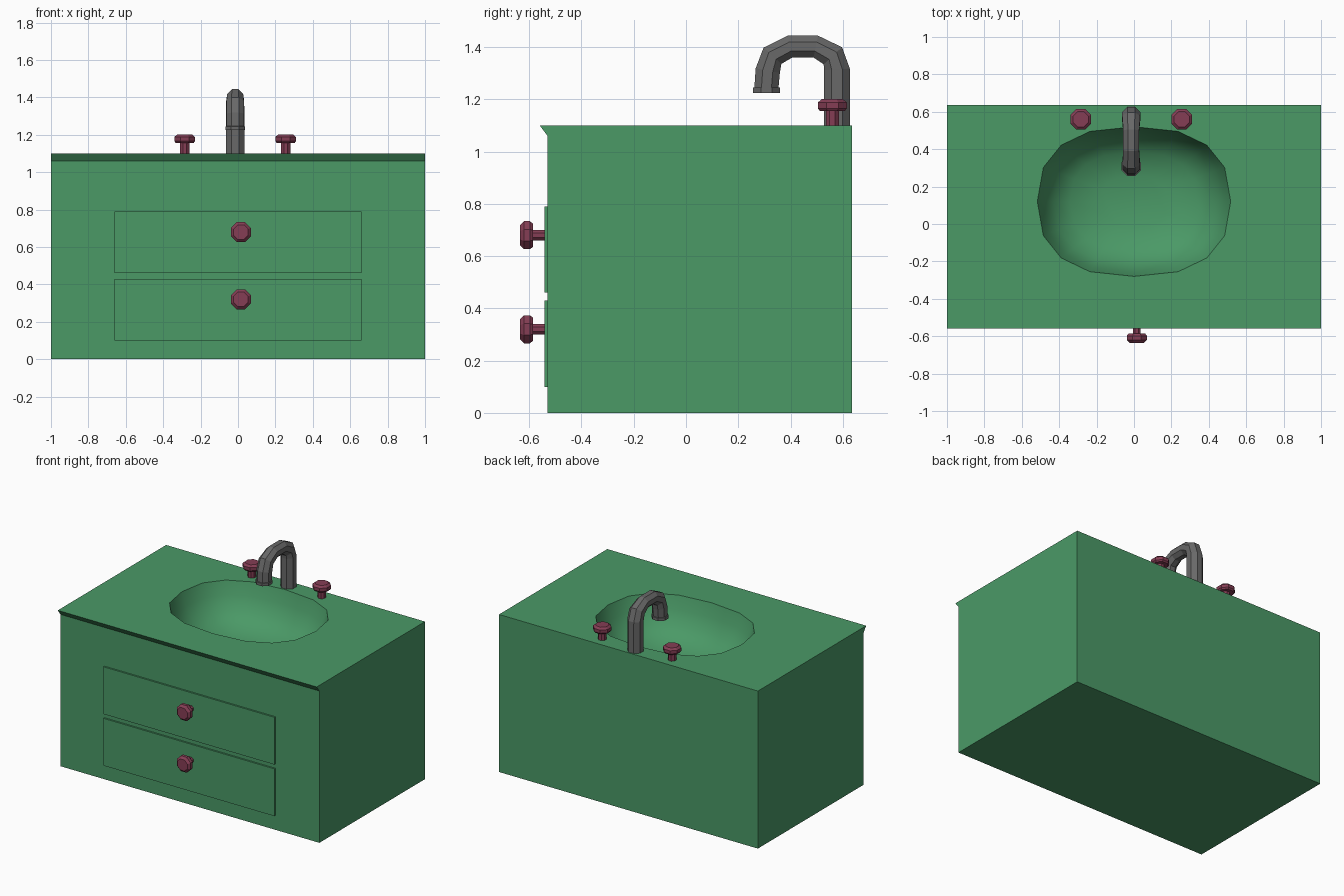
import bpy, bmesh, math
from mathutils import Vector, Matrix

if "Cube" in bpy.data.objects:
    bpy.data.objects.remove(bpy.data.objects["Cube"])


def material(name, rgb):
    m = bpy.data.materials.new(name)
    m.diffuse_color = (*rgb, 1)
    m.use_nodes = True
    m.node_tree.nodes["Principled BSDF"].inputs["Base Color"].default_value = m.diffuse_color
    return m


GREEN = material("cabinet green", (0.069, 0.32, 0.134))
RED = material("knob maroon", (0.235, 0.048, 0.09))
GREY = material("faucet grey", (0.14, 0.14, 0.14))


def finish(name, bm, mat, smooth=None):
    bmesh.ops.recalc_face_normals(bm, faces=bm.faces[:])
    me = bpy.data.meshes.new(name)
    bm.to_mesh(me)
    bm.free()
    me.materials.append(mat)
    ob = bpy.data.objects.new(name, me)
    bpy.context.collection.objects.link(ob)
    if smooth:
        bpy.ops.object.select_all(action='DESELECT')
        ob.select_set(True)
        bpy.context.view_layer.objects.active = ob
        bpy.ops.object.shade_smooth_by_angle(angle=math.radians(smooth))
    return ob


def loft(bm, rings):
    """Join rings of equal length with quads."""
    for a, b in zip(rings, rings[1:]):
        n = len(a)
        for i in range(n):
            bm.faces.new((a[i], a[(i + 1) % n], b[(i + 1) % n], b[i]))


# Cabinet: side profile (y, z) with the small front lip, extruded in x
bm = bmesh.new()
profile = [(-0.56, 1.10), (-0.53, 1.06), (-0.53, 0), (0.635, 0), (0.635, 1.10)]
left, right = [[bm.verts.new((x, y, z)) for y, z in profile] for x in (-1, 1)]
bm.faces.new(left)
bm.faces.new(right)
for i in range(4):
    bm.faces.new((left[i], left[i + 1], right[i + 1], right[i]))

# Basin: rounded 16-sided rings sinking into the top
def basin_ring(scale, depth):
    ring = []
    for i in range(16):
        a = math.tau * i / 16
        c, s = math.cos(a), math.sin(a)
        x = math.copysign(abs(c) ** 0.816, c) * 0.517 * scale
        y = math.copysign(abs(s) ** 0.816, s) * 0.40 * scale
        ring.append(bm.verts.new((x, 0.12 + y, 1.10 - depth)))
    return ring


rings = [basin_ring(s, d) for s, d in
         ((1, 0), (0.94, 0.09), (0.83, 0.18), (0.66, 0.24), (0.35, 0.28))]
loft(bm, rings)
bm.faces.new(rings[-1])

# Counter top around the basin opening
rim = [bm.edges.get((rings[0][i], rings[0][(i + 1) % 16])) for i in range(16)]
border = [bm.edges.get((left[0], left[4])) , bm.edges.get((right[0], right[4])),
          bm.edges.get((left[4], right[4])) or bm.edges.new((left[4], right[4])),
          bm.edges.get((left[0], right[0])) or bm.edges.new((left[0], right[0]))]
bmesh.ops.triangle_fill(bm, edges=rim + border, use_beauty=True, normal=(0, 0, 1))
finish("cabinet_with_basin", bm, GREEN, 32)

# Drawer fronts
for name, z0 in (("lower_drawer", 0.10), ("upper_drawer", 0.46)):
    bm = bmesh.new()
    bmesh.ops.create_cube(bm, size=1, matrix=Matrix.Translation((0, -0.53, z0 + 0.165))
                          @ Matrix.Diagonal((1.32, 0.024, 0.33, 1)))
    finish(name, bm, GREEN)


# Knobs: eight-sided turned profile (radius, height)
def knob(name, loc, prof, rot):
    bm = bmesh.new()
    rings = [[bm.verts.new((r * math.cos(math.pi * (i + 0.5) / 4),
                            r * math.sin(math.pi * (i + 0.5) / 4), h))
              for i in range(8)] for r, h in prof]
    loft(bm, rings)
    bm.faces.new(rings[0])
    bm.faces.new(rings[-1])
    bm.transform(Matrix.Translation(loc) @ rot)
    finish(name, bm, RED)


drawer_prof = [(0.022, 0), (0.022, 0.047), (0.048, 0.047),
               (0.058, 0.060), (0.058, 0.082), (0.042, 0.097)]
tap_prof = [(0.027, 0), (0.027, 0.056), (0.052, 0.056),
            (0.060, 0.066), (0.060, 0.088), (0.044, 0.101)]
forward = Matrix.Rotation(math.pi / 2, 4, 'X')
for name, z in (("lower_drawer_knob", 0.32), ("upper_drawer_knob", 0.68)):
    knob(name, (0.015, -0.538, z), drawer_prof, forward)
for name, x in (("left_tap", -0.285), ("right_tap", 0.255)):
    knob(name, (x, 0.56, 1.10), tap_prof, Matrix.Identity(4))

# Faucet: eight-sided tube along a hooked path (y, z), flared at the spout
path = [(0.578, 1.10), (0.578, 1.315), (0.562, 1.367), (0.497, 1.402),
        (0.398, 1.402), (0.331, 1.367), (0.313, 1.31), (0.308, 1.246),
        (0.308, 1.245), (0.308, 1.225)]
radii = [0.053] * 2 + [0.052, 0.046, 0.046, 0.050, 0.051, 0.050, 0.056, 0.056]
bm = bmesh.new()
rings = []
for k, (y, z) in enumerate(path):
    a = Vector(path[max(k - 1, 0)])
    b = Vector(path[min(k + 1, len(path) - 1)])
    t = (b - a).normalized() if 0 < k < 7 else Vector((0, 1 if k == 0 else -1))
    ring = []
    for i in range(8):
        ang = math.pi * (i + 0.5) / 4
        u, v = math.cos(ang) * radii[k], math.sin(ang) * radii[k]
        ring.append(bm.verts.new((-0.015 + u, y + t.y * v, z - t.x * v)))
    rings.append(ring)
loft(bm, rings)
bm.faces.new(rings[0])
bm.faces.new(rings[-1])
finish("faucet", bm, GREY)
